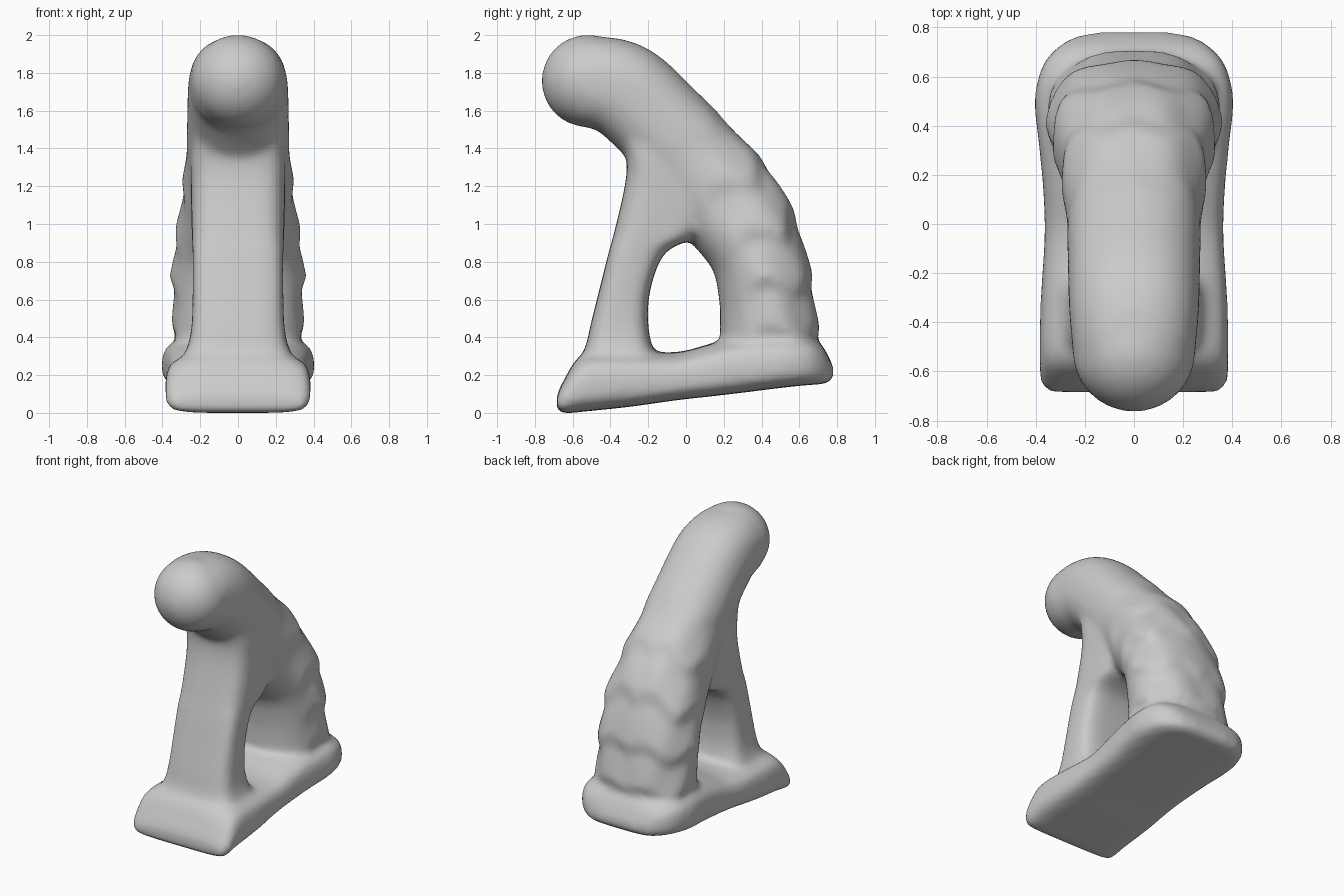
import bpy, bmesh, math
from mathutils import Vector

if "Cube" in bpy.data.objects:
    bpy.data.objects.remove(bpy.data.objects["Cube"])

grey = bpy.data.materials.new("plain grey")
grey.use_nodes = True
grey.diffuse_color = (0.6, 0.6, 0.6, 1)
grey.node_tree.nodes["Principled BSDF"].inputs["Base Color"].default_value = (0.6, 0.6, 0.6, 1)


def spline(keys, steps):
    """Smoothly interpolate rows of values."""
    out = []
    for i in range(len(keys) - 1):
        a, b, c, d = (keys[min(max(i + k, 0), len(keys) - 1)] for k in (-1, 0, 1, 2))
        for s in range(steps):
            t = s / steps
            out.append([0.5 * (2 * q + (r - p) * t + (2 * p - 5 * q + 4 * r - w) * t * t
                               + (3 * q - p - 3 * r + w) * t ** 3)
                        for p, q, r, w in zip(a, b, c, d)])
    return out + [list(keys[-1])]


def loft(name, rings, power, shape=None, n=40):
    """Skin rounded sections; each ring is centre, depth axis, half width, half depth."""
    bm = bmesh.new()
    rows = []
    for centre, axis, hx, hd in rings:
        row = []
        for k in range(n):
            a = math.tau * k / n
            c, s = math.cos(a), math.sin(a)
            u = math.copysign(abs(c) ** (2 / power), c) * hx
            v = math.copysign(abs(s) ** (2 / power), s) * hd
            f = shape(centre, c, s) if shape else 1
            row.append(bm.verts.new(centre + Vector((u * f, 0, 0)) + axis * v * f))
        rows.append(row)
    for p, q in zip(rows, rows[1:]):
        for k in range(n):
            bm.faces.new((p[k], p[(k + 1) % n], q[(k + 1) % n], q[k]))
    bm.faces.new(rows[0])
    bm.faces.new(rows[-1])
    bmesh.ops.recalc_face_normals(bm, faces=bm.faces)
    mesh = bpy.data.meshes.new(name)
    bm.to_mesh(mesh)
    bm.free()
    ob = bpy.data.objects.new(name, mesh)
    bpy.context.collection.objects.link(ob)
    return ob


def worn_top(centre, c, s):
    """Round off the upper corners of the base."""
    return 1 - 0.2 * abs(c) * max(s, 0)


# Sloping base: y, bottom z, top z, half width
base_keys = [(-0.685, 0.02, 0.09, 0.35), (-0.65, 0, 0.17, 0.38), (-0.54, 0.01, 0.32, 0.385),
             (-0.3, 0.035, 0.33, 0.38), (-0.05, 0.07, 0.325, 0.365), (0.13, 0.09, 0.37, 0.37),
             (0.3, 0.11, 0.41, 0.385), (0.5, 0.135, 0.42, 0.405), (0.64, 0.15, 0.41, 0.375),
             (0.72, 0.155, 0.36, 0.31), (0.765, 0.17, 0.28, 0.23), (0.78, 0.185, 0.25, 0.15)]
base = loft("base", [(Vector((0, y, (b + t) / 2)), Vector((0, 0, 1)), w, (t - b) / 2)
                     for y, b, t, w in spline(base_keys, 4)], 4.5, worn_top)

# Front strut, widening into the arm: z, front y, rear y, half width
strut_keys = [(0.15, -0.62, -0.14, 0.35), (0.27, -0.57, -0.15, 0.305), (0.36, -0.53, -0.18, 0.265),
              (0.47, -0.505, -0.2, 0.245), (0.65, -0.46, -0.19, 0.24), (0.85, -0.41, -0.11, 0.24),
              (0.96, -0.38, 0.08, 0.245), (1.2, -0.325, 0.2, 0.25), (1.35, -0.315, 0.1, 0.25),
              (1.5, -0.36, 0, 0.23)]
strut = loft("front_strut", [(Vector((0, (f + r) / 2, z)), Vector((0, 1, 0)), w, (r - f) / 2)
                             for z, f, r, w in spline(strut_keys, 4)], 4)

# Curved arm: y, z, half width, half depth
arm_keys = [(-0.52, 1.76, 0.25, 0.24), (-0.33, 1.71, 0.265, 0.255), (-0.13, 1.53, 0.27, 0.255),
            (0.05, 1.33, 0.275, 0.265), (0.23, 1.1, 0.3, 0.28), (0.37, 0.86, 0.335, 0.25),
            (0.425, 0.62, 0.34, 0.25), (0.44, 0.4, 0.335, 0.26), (0.45, 0.24, 0.35, 0.26)]
path = spline(arm_keys, 12)
arm_rings = []
for i, (y, z, hx, hd) in enumerate(path):
    p, q = path[max(i - 1, 0)], path[min(i + 1, len(path) - 1)]
    tangent = Vector((0, q[0] - p[0], q[1] - p[1])).normalized()
    arm_rings.append((Vector((0, y, z)), Vector((0, -tangent.z, tangent.y)), hx, hd))


def folds(centre, c, s):
    """Soft, uneven folds on the outer back and sides below the neck."""
    z, turn = centre.z, math.atan2(s, abs(c))
    strength = min(max((1.5 - z) * 2.5, 0), 1) * min(max((s + 0.5) * 2, 0), 1)
    wave = (0.48 - z / 0.25 + 0.15 * math.cos(5 * turn)) % 1
    ridge = wave / 0.75 if wave < 0.75 else (1 - wave) / 0.25
    return 1 + strength * (0.09 * ridge - 0.03 + 0.015 * math.cos(7 * turn + 9 * z))


arm = loft("curved_arm", arm_rings, 2.3, folds, 64)

# Round end of the arm
bpy.ops.mesh.primitive_uv_sphere_add(segments=40, ring_count=24, radius=1, location=(0, -0.52, 1.76))
head = bpy.context.object
head.name = "round_head"
head.scale = (0.25, 0.245, 0.245)

# Fuse the parts and blend their joins
bpy.ops.object.select_all(action='DESELECT')
for ob in (base, strut, arm, head):
    ob.select_set(True)
bpy.context.view_layer.objects.active = base
bpy.ops.object.join()
body = bpy.context.object
body.name = "curved_stand"
fuse = body.modifiers.new("fuse", 'REMESH')
fuse.mode = 'VOXEL'
fuse.voxel_size = 0.02
blend = body.modifiers.new("blend", 'SMOOTH')
blend.factor = 0.5
blend.iterations = 14
for m in ("fuse", "blend"):
    bpy.ops.object.modifier_apply(modifier=m)

# Rest the base on the ground
low = min(v.co.z for v in body.data.vertices)
for v in body.data.vertices:
    v.co.z -= low
body.data.materials.clear()
body.data.materials.append(grey)
bpy.ops.object.shade_smooth()
